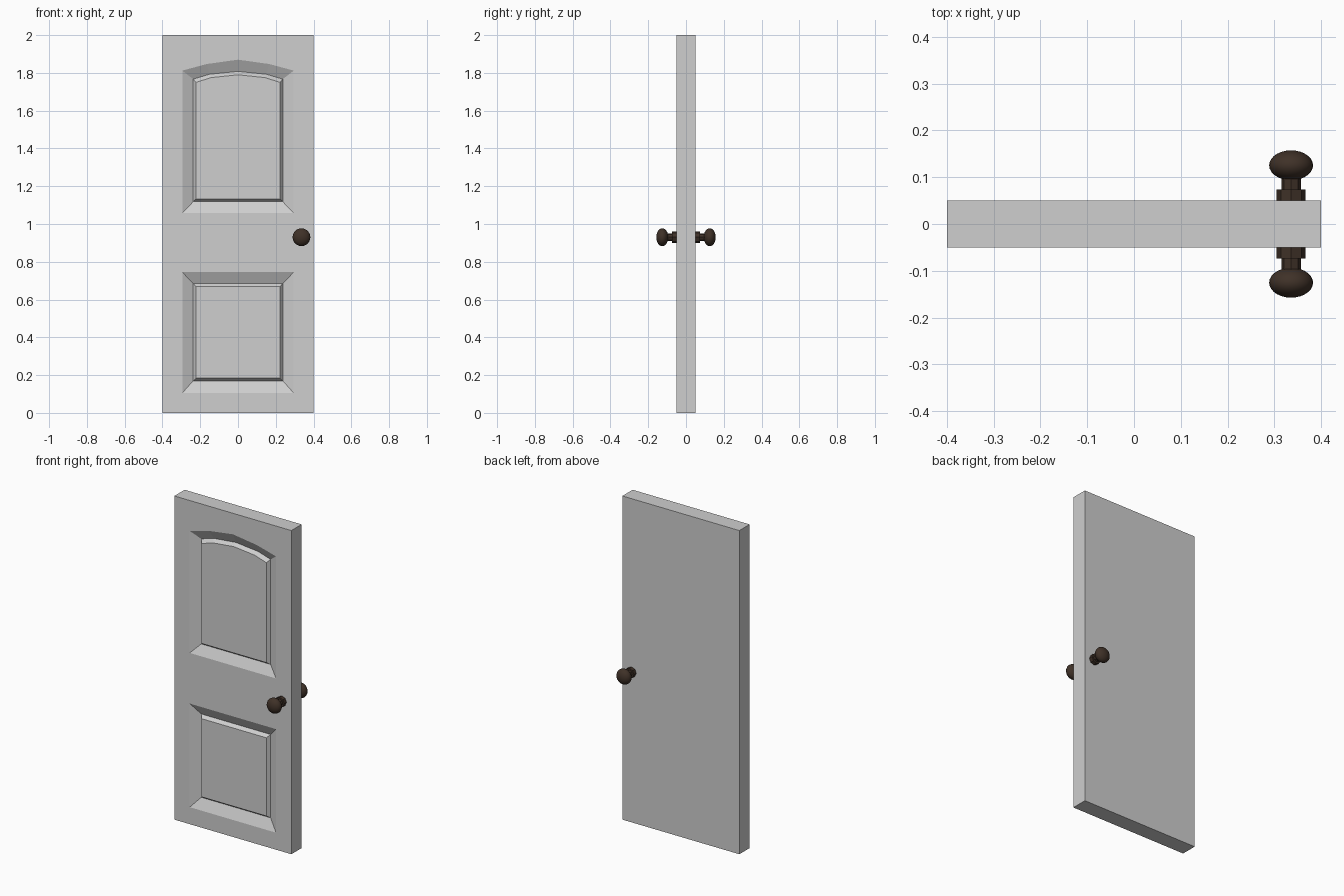
import bpy, bmesh
from mathutils import Matrix

if "Cube" in bpy.data.objects:
    bpy.data.objects.remove(bpy.data.objects["Cube"])


def material(name, rgb):
    m = bpy.data.materials.new(name)
    m.diffuse_color = (*rgb, 1)
    m.use_nodes = True
    m.node_tree.nodes["Principled BSDF"].inputs["Base Color"].default_value = m.diffuse_color
    return m


GREY = material("door_grey", (0.62, 0.62, 0.62))
BRONZE = material("dark_bronze", (0.05, 0.031, 0.021))


def finish(bm, name, mat, smooth=False):
    bmesh.ops.recalc_face_normals(bm, faces=bm.faces[:])
    me = bpy.data.meshes.new(name)
    bm.to_mesh(me)
    bm.free()
    me.materials.append(mat)
    for p in me.polygons:
        p.use_smooth = smooth
    ob = bpy.data.objects.new(name, me)
    bpy.context.collection.objects.link(ob)
    return ob


# Door slab, with the panels modelled into its front face
W, H, T = 0.4, 2.0, 0.05
bm = bmesh.new()


def loop(y, x, z0, z1, arch=()):
    # bottom left, bottom right, top right, arch points, top left
    pts = [(-x, z0), (x, z0), (x, z1), *arch, (-x, z1)]
    return [bm.verts.new((px, y, pz)) for px, pz in pts]


def arch(x, z, peak):
    return [(x, z), (0, peak), (-x, z)]


def panel(rings):
    for a, b in zip(rings, rings[1:]):
        for i in range(len(a)):
            j = (i + 1) % len(a)
            bm.faces.new((a[i], a[j], b[j], b[i]))
    bm.faces.new(rings[-1])
    return rings[0]


# Each panel: sloping recess down to a groove, then a raised field
GROOVE, FIELD = -T + 0.03, -T + 0.01
low = panel([loop(-T, 0.295, 0.105, 0.745),
             loop(GROOVE, 0.237, 0.17, 0.685),
             loop(FIELD, 0.222, 0.185, 0.668)])
up = panel([loop(-T, 0.295, 1.058, 1.812, arch(0.165, 1.847, 1.87)),
            loop(GROOVE, 0.237, 1.118, 1.767, arch(0.15, 1.793, 1.808)),
            loop(FIELD, 0.222, 1.133, 1.75, arch(0.142, 1.775, 1.79))])

# Stiles and rails around the panels
f = loop(-T, W, 0, H)
b = loop(T, W, 0, H)
bm.faces.new((f[0], low[0], low[-1], up[0], up[-1], f[3]))
bm.faces.new((f[1], f[2], up[2], up[1], low[2], low[1]))
bm.faces.new((f[0], f[1], low[1], low[0]))
bm.faces.new((low[-1], low[2], up[1], up[0]))
bm.faces.new((*up[2:], f[3], f[2]))

# Edges and plain back
for i in range(4):
    j = (i + 1) % 4
    bm.faces.new((f[i], f[j], b[j], b[i]))
bm.faces.new(b)
finish(bm, "door_slab", GREY)

# Knob sets on both sides
KX, KZ = 0.336, 0.93
TURN = Matrix.Rotation(1.5707963, 4, 'X')


def cylinder(name, r, y0, y1):
    bm = bmesh.new()
    mat = Matrix.Translation((KX, (y0 + y1) / 2, KZ)) @ TURN
    bmesh.ops.create_cone(bm, cap_ends=True, segments=8, radius1=r, radius2=r,
                          depth=abs(y1 - y0), matrix=mat)
    finish(bm, name, BRONZE)


for side, s in (("front", -1), ("back", 1)):
    cylinder(side + "_rose", 0.031, s * 0.045, s * 0.074)
    cylinder(side + "_stem", 0.021, s * 0.07, s * 0.11)
    bm = bmesh.new()
    mat = (Matrix.Translation((KX, s * 0.1255, KZ)) @ TURN
           @ Matrix.Diagonal((0.047, 0.047, 0.032, 1)))
    bmesh.ops.create_uvsphere(bm, u_segments=24, v_segments=14, radius=1, matrix=mat)
    finish(bm, side + "_knob", BRONZE, True)
